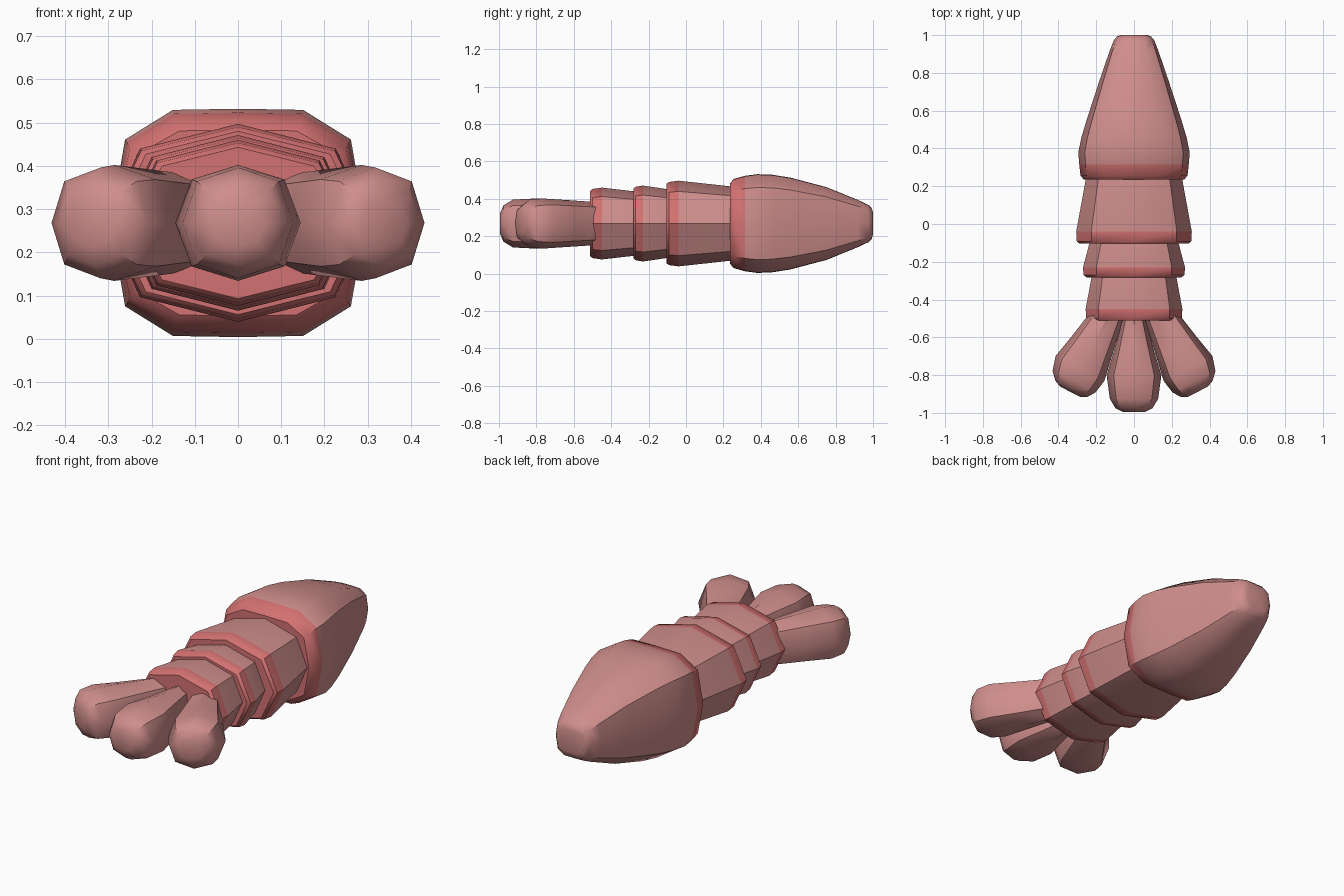
import bpy, bmesh, math
from mathutils import Vector

if "Cube" in bpy.data.objects:
    bpy.data.objects.remove(bpy.data.objects["Cube"])

ZC = 0.268  # height of the body axis


def material(name, rgb):
    m = bpy.data.materials.new(name)
    m.diffuse_color = (*rgb, 1)
    m.use_nodes = True
    m.node_tree.nodes["Principled BSDF"].inputs["Base Color"].default_value = m.diffuse_color
    return m


PINK = material("shell pink", (0.62, 0.27, 0.26))
RED = material("rim red", (0.65, 0.165, 0.165))


def mirrored(quarter):
    """Closed section from its top-right quarter (top point to side point)."""
    right = quarter + [(x, -z) for x, z in quarter[-2::-1]]
    return right + [(-x, z) for x, z in right[-2:0:-1]]


OCTAGON = mirrored([(0, 1), (0.74, 0.75), (1, 0)])
HEAD = mirrored([(0, 1), (0.51, 0.99), (0.885, 0.73), (1, 0)])


def loft(name, section, rings, turn=0.0, rim_y=None):
    """Rings are (x, y, half width, half height), listed rear to front."""
    bm = bmesh.new()
    across = Vector((math.cos(turn), math.sin(turn), 0))
    loops = [[bm.verts.new(Vector((x, y, ZC)) + across * (w * u) + Vector((0, 0, h * v)))
              for u, v in section] for x, y, w, h in rings]
    n = len(section)
    for a, b in zip(loops, loops[1:]):
        for i in range(n):
            j = (i + 1) % n
            bm.faces.new((a[i], a[j], b[j], b[i]))
    bm.faces.new(loops[0])
    bm.faces.new(loops[-1])
    bmesh.ops.recalc_face_normals(bm, faces=bm.faces)
    # red rim on everything behind rim_y
    if rim_y is not None:
        for f in bm.faces:
            f.material_index = int(f.calc_center_median().y < rim_y)
    me = bpy.data.meshes.new(name)
    bm.to_mesh(me)
    bm.free()
    me.materials.append(PINK)
    me.materials.append(RED)
    ob = bpy.data.objects.new(name, me)
    bpy.context.collection.objects.link(ob)
    bpy.ops.object.select_all(action='DESELECT')
    ob.select_set(True)
    bpy.context.view_layer.objects.active = ob
    bpy.ops.object.shade_smooth_by_angle(angle=math.radians(40))
    return ob


# Head shell
loft("head_shell", HEAD, [
    (0, 0.235, 0.265, 0.215), (0, 0.255, 0.283, 0.238), (0, 0.315, 0.29, 0.255),
    (0, 0.38, 0.295, 0.264), (0, 0.46, 0.278, 0.261), (0, 0.56, 0.248, 0.245),
    (0, 0.75, 0.186, 0.195), (0, 0.92, 0.128, 0.126), (0, 0.975, 0.106, 0.1),
    (0, 0.993, 0.09, 0.082), (0, 1.0, 0.07, 0.06)], rim_y=0.314)

# Overlapping body segments: rear y, rim y, front y, then sizes at rim and front
SEGMENTS = [(-0.104, -0.04, 0.32, 0.306, 0.229, 0.24, 0.19),
            (-0.282, -0.23, -0.06, 0.27, 0.203, 0.225, 0.178),
            (-0.512, -0.45, -0.24, 0.256, 0.192, 0.217, 0.168)]
for k, (rear, rim, front, w, h, fw, fh) in enumerate(SEGMENTS):
    loft(f"body_segment_{k + 1}", OCTAGON, [
        (0, rear, w - 0.018, h - 0.017), (0, rear + 0.012, w - 0.003, h - 0.007),
        (0, rim, w, h), (0, front, fw, fh)], rim_y=rim - 0.005)

# Tail lobes
loft("tail_lobe_middle", OCTAGON, [
    (0, -0.995, 0.06, 0.055), (0, -0.975, 0.098, 0.098), (0, -0.925, 0.128, 0.128),
    (0, -0.8, 0.145, 0.134), (0, -0.66, 0.103, 0.126), (0, -0.45, 0.045, 0.113)])
for side, label in ((-1, "left"), (1, "right")):
    loft("tail_lobe_" + label, OCTAGON, [
        (side * 0.338, -0.888, 0.06, 0.055), (side * 0.332, -0.872, 0.095, 0.098),
        (side * 0.318, -0.835, 0.127, 0.128), (side * 0.286, -0.765, 0.145, 0.134),
        (side * 0.222, -0.645, 0.118, 0.126), (side * 0.12, -0.45, 0.078, 0.113)],
        turn=side * math.radians(27))
